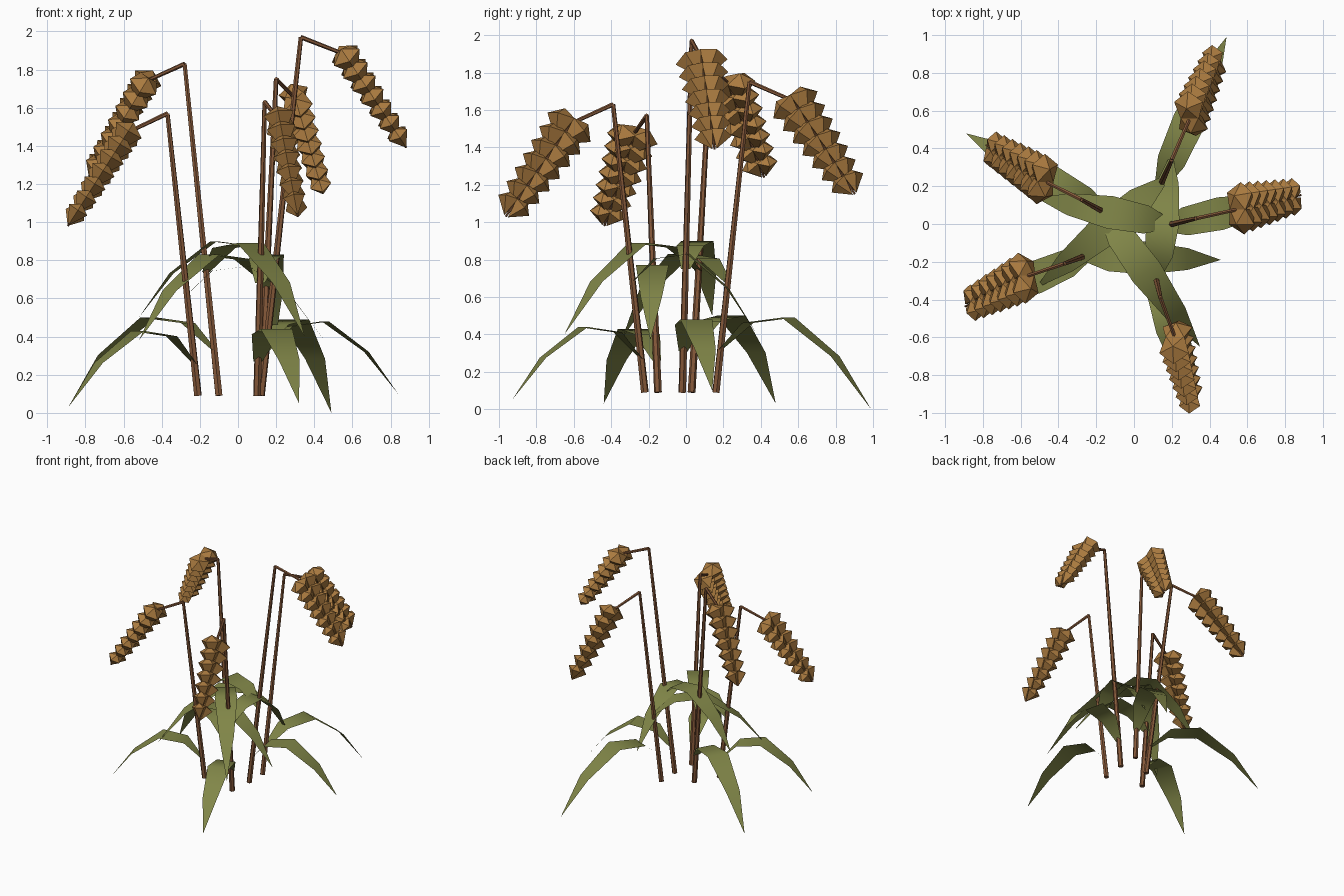
import bpy, bmesh, math
from mathutils import Vector as V

if "Cube" in bpy.data.objects:
    bpy.data.objects.remove(bpy.data.objects["Cube"])


def material(name, rgb):
    m = bpy.data.materials.new(name)
    m.diffuse_color = (*rgb, 1)
    m.use_nodes = True
    m.node_tree.nodes["Principled BSDF"].inputs["Base Color"].default_value = m.diffuse_color
    return m


BROWN = material("stalk_brown", (0.24, 0.10, 0.042))
GOLD = material("grain_gold", (0.40, 0.195, 0.05))
GREEN = material("leaf_green", (0.22, 0.24, 0.065))


def finish(name, bm, mat, smooth=False):
    bmesh.ops.recalc_face_normals(bm, faces=bm.faces)
    for f in bm.faces:
        f.smooth = smooth
        if smooth:
            f.normal_update()
    if smooth and sum(f.normal.z for f in bm.faces) < 0:
        bmesh.ops.reverse_faces(bm, faces=bm.faces)
    me = bpy.data.meshes.new(name)
    bm.to_mesh(me)
    bm.free()
    me.materials.append(mat)
    bpy.context.collection.objects.link(bpy.data.objects.new(name, me))


def rod(bm, a, b, r1, r2, sides=6):
    """Tapered rod between two points."""
    d = b - a
    q = d.to_track_quat('Z', 'Y').to_matrix().to_4x4()
    q.translation = (a + b) / 2
    bmesh.ops.create_cone(bm, cap_ends=True, segments=sides, radius1=r1,
                          radius2=r2, depth=d.length, matrix=q)


def stalk(name, base, apex, start, tip):
    bm = bmesh.new()
    rod(bm, base, apex, 0.021, 0.012)
    rod(bm, apex, start, 0.012, 0.010)
    rod(bm, start, tip + (tip - start) * 0.04, 0.010, 0.006)
    finish(name, bm, BROWN)


def spikelet(bm, c, d, w, side, s):
    """Five-sided kernel: blunt flared crown, long point toward the ear tip."""
    out = w * side
    axis = (d - out * 0.35).normalized()
    n = d.cross(w)
    u = (out - axis * out.dot(axis)).normalized()
    ring = [bm.verts.new(c + (u * math.cos(k * math.tau / 5) +
                              n * math.sin(k * math.tau / 5)) * 0.08 * s)
            for k in range(5)]
    top = bm.verts.new(c - axis * 0.045 * s)
    low = bm.verts.new(c + axis * 0.13 * s)
    for k in range(5):
        a, b = ring[k], ring[(k + 1) % 5]
        bm.faces.new((a, b, top))
        bm.faces.new((b, a, low))


def ear(name, start, tip, rows=7):
    bm = bmesh.new()
    d = (tip - start).normalized()
    y = V((0, 1, 0))
    w = (y - d * y.dot(d)).normalized()      # broad axis of the ear
    length = (tip - start).length - 0.07
    for i in range(rows):
        t = i / (rows - 1)
        s = 1.05 - 0.30 * t
        for side in (-1, 1):
            spikelet(bm, start + d * length * t + w * side * 0.058 * s, d, w, side, s)
    finish(name, bm, GOLD)


# leaf outline: (distance fraction, height fraction from crest, width)
LEAF = [(0, -0.36, 0.05), (0.18, -0.06, 0.15), (0.45, 0, 0.175),
        (0.76, 0.42, 0.115), (1, 1, 0.0)]


def leaf(name, root, tip, crest):
    bm = bmesh.new()
    flat = V((tip.x - root.x, tip.y - root.y, 0))
    across = V((-flat.y, flat.x, 0)).normalized()
    prev = None
    for f, h, w in LEAF:
        p = root + flat * f
        p.z = crest + h * (crest - root.z) / 0.36 if h <= 0 else crest - h * (crest - tip.z)
        if w:
            row = [bm.verts.new(p - across * w / 2), bm.verts.new(p + across * w / 2)]
        else:
            row = [bm.verts.new(p)]
        if prev:
            bm.faces.new(prev + row[::-1])
        prev = row
    finish(name, bm, GREEN, smooth=True)


# base, apex, ear start, ear tip, lower leaf (tip, crest), upper leaf (tip, crest)
PLANTS = {
    "right": ((.12, -.02, .09), (.33, .03, 1.97), (.56, .08, 1.88), (.87, .15, 1.41),
              (.84, .14, .10), .48, (-.52, .14, .50), .90),
    "back": ((.12, .16, .09), (.20, .34, 1.75), (.30, .57, 1.65), (.44, .89, 1.17),
             (.49, .99, .00), .49, (-.52, -.34, .38), .83),
    "left_back": ((-.10, .03, .09), (-.28, .13, 1.83), (-.48, .23, 1.74), (-.77, .41, 1.26),
                  (-.89, .48, .03), .50, (.35, -.65, .40), .89),
    "left_front": ((-.21, -.15, .09), (-.37, -.21, 1.57), (-.58, -.28, 1.47), (-.88, -.43, 1.00),
                   (-.89, -.44, .03), .43, (.46, -.19, .37), .77),
    "front": ((.10, -.22, .09), (.14, -.39, 1.63), (.22, -.61, 1.53), (.31, -.95, 1.05),
              (.32, -.93, .05), .44, (.20, .38, .40), .83),
}
for side, (base, apex, start, tip, lt, lc, ut, uc) in PLANTS.items():
    base, apex, start, tip, lt, ut = map(V, (base, apex, start, tip, lt, ut))
    stalk(side + "_stalk", base, apex, start, tip)
    ear(side + "_ear", start, tip)

    def on_stalk(z):
        return base.lerp(apex, (z - base.z) / (apex.z - base.z))
    leaf(side + "_lower_leaf", on_stalk(lc - 0.17), lt, lc)
    leaf(side + "_upper_leaf", on_stalk(uc - 0.15), ut, uc)
